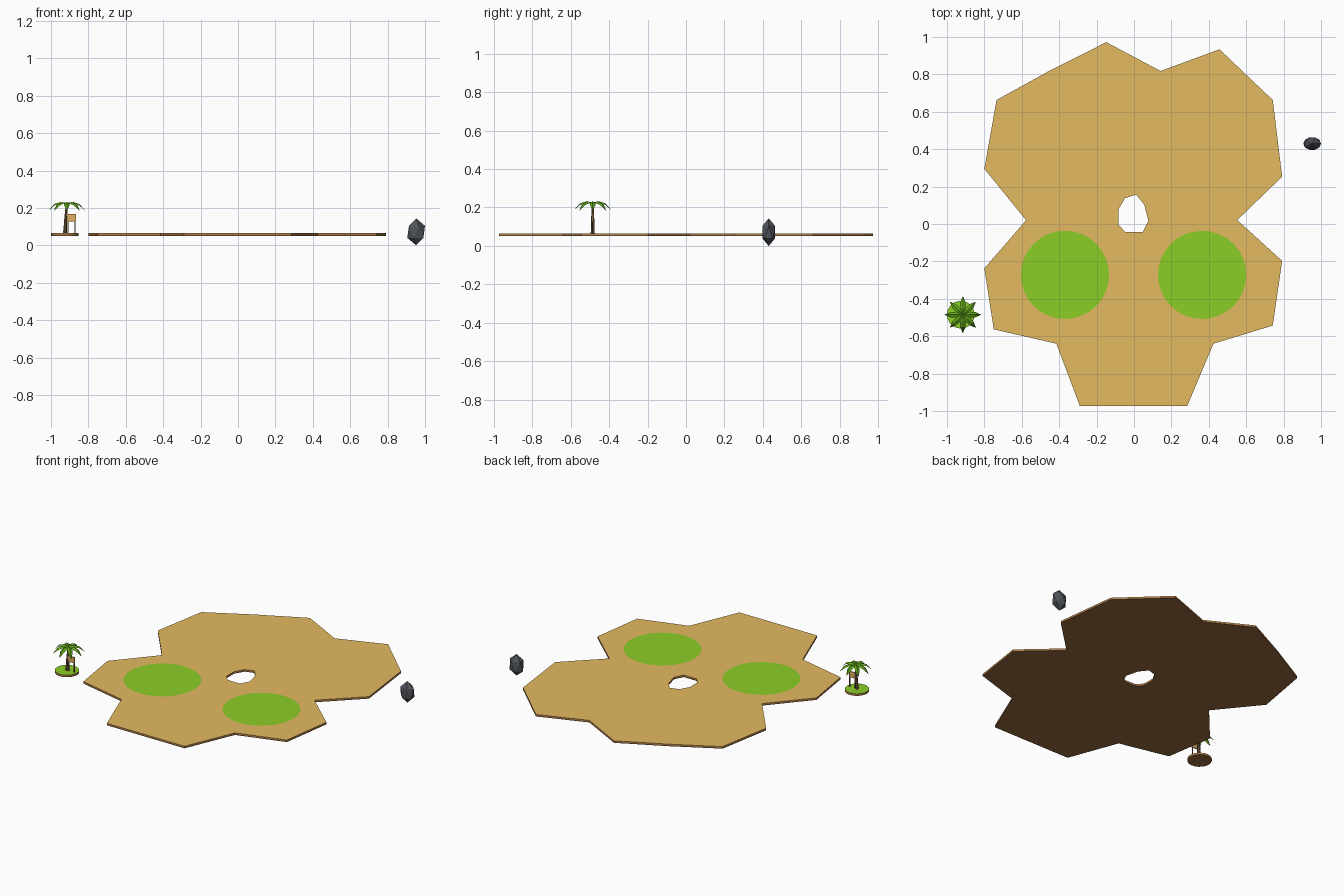
import bpy, bmesh, math
from mathutils import Vector

if "Cube" in bpy.data.objects:
    bpy.data.objects.remove(bpy.data.objects["Cube"])


def material(name, rgb):
    m = bpy.data.materials.new(name)
    m.diffuse_color = (*rgb, 1)
    m.use_nodes = True
    m.node_tree.nodes["Principled BSDF"].inputs["Base Color"].default_value = m.diffuse_color
    return m


SAND = material("sand", (0.78, 0.49, 0.119))
RIM = material("rim_earth", (0.50, 0.255, 0.080))
EARTH = material("earth", (0.31, 0.143, 0.048))
GRASS = material("grass", (0.264, 0.62, 0.019))
ROCK = material("rock_grey", (0.080, 0.086, 0.106))
BARK = material("bark", (0.19, 0.105, 0.05))
LEAF = material("leaf_green", (0.115, 0.37, 0.009))
BOARD = material("board_wood", (0.74, 0.43, 0.12))

Z0, ZM, Z1 = 0.051, 0.058, 0.065


def finish(name, bm, mats, recalc=True):
    if recalc:
        bmesh.ops.recalc_face_normals(bm, faces=bm.faces[:])
    me = bpy.data.meshes.new(name)
    bm.to_mesh(me)
    bm.free()
    for m in mats:
        me.materials.append(m)
    ob = bpy.data.objects.new(name, me)
    bpy.context.collection.objects.link(ob)
    return ob


def slab(name, loops, top):
    """Layered plate: coloured top, lighter upper rim, earth lower rim and underside."""
    bm = bmesh.new()
    caps = {Z0: [], Z1: []}
    for loop in loops:
        rings = [[bm.verts.new((x, y, z)) for x, y in loop] for z in (Z0, ZM, Z1)]
        n = len(loop)
        for k in (0, 1):
            for i in range(n):
                j = (i + 1) % n
                f = bm.faces.new((rings[k][i], rings[k][j], rings[k + 1][j], rings[k + 1][i]))
                f.material_index = 2 - k
        for z, ring in ((Z0, rings[0]), (Z1, rings[2])):
            caps[z] += [bm.edges.get((ring[i], ring[(i + 1) % n])) for i in range(n)]
    for z, edges in caps.items():
        new = bmesh.ops.triangle_fill(bm, edges=edges, use_beauty=True, use_dissolve=False,
                                      normal=(0, 0, 1))
        for g in new["geom"]:
            if isinstance(g, bmesh.types.BMFace):
                g.material_index = 0 if z == Z1 else 2
    return finish(name, bm, [top, RIM, EARTH])


def circle(cx, cy, r, n):
    return [(cx + r * math.cos(math.tau * i / n), cy + r * math.sin(math.tau * i / n))
            for i in range(n)]


def box(name, centre, size, mat):
    bm = bmesh.new()
    bmesh.ops.create_cube(bm, size=1)
    for v in bm.verts:
        v.co = Vector(centre) + Vector(c * s for c, s in zip(v.co, size))
    return finish(name, bm, [mat])


# Main island with its central hole
outline = [(-0.148, 0.972), (0.142, 0.818), (0.457, 0.934), (0.742, 0.663), (0.792, 0.253),
           (0.552, 0.021), (0.792, -0.197), (0.742, -0.543), (0.425, -0.64), (0.285, -0.972),
           (-0.29, -0.972), (-0.415, -0.64), (-0.75, -0.563), (-0.80, -0.237),
           (-0.577, 0.02), (-0.80, 0.295), (-0.735, 0.663), (-0.445, 0.823)]
hole = [(-0.048, 0.138), (0.012, 0.157), (0.055, 0.103), (0.077, 0.018), (0.047, -0.043),
        (-0.048, -0.043), (-0.083, -0.002), (-0.083, 0.078)]
slab("island", [outline, hole], SAND)

# Grass patches lying on the sand
for side, cx in (("left", -0.369), ("right", 0.364)):
    bm = bmesh.new()
    bm.faces.new([bm.verts.new((x, y, Z1 + 0.001)) for x, y in circle(cx, -0.272, 0.236, 32)])
    finish("grass_patch_" + side, bm, [GRASS], recalc=False)

# Small grassy islet
slab("islet", [circle(-0.926, -0.485, 0.074, 20)], GRASS)

# Palm trunk: slightly leaning tapered rings
PX, PY = -0.915, -0.485
bm = bmesh.new()
prev = None
for x, z, r in ((-0.926, 0.063, 0.011), (-0.924, 0.10, 0.009), (-0.921, 0.15, 0.008),
                (PX, 0.224, 0.006)):
    ring = [bm.verts.new((a, b, z)) for a, b in circle(x, PY, r, 7)]
    if prev:
        for i in range(7):
            j = (i + 1) % 7
            bm.faces.new((prev[i], prev[j], ring[j], ring[i]))
    else:
        bm.faces.new(ring)
    prev = ring
bm.faces.new(prev)
finish("palm_trunk", bm, [BARK])

# Palm fronds: folded blades arching down
bm = bmesh.new()
COUNT = 8
for k in range(COUNT):
    a = math.tau * k / COUNT
    d, s = Vector((math.cos(a), math.sin(a), 0)), Vector((-math.sin(a), math.cos(a), 0))
    rows = []
    for r, z, w, drop in ((0.0, 0.226, 0.004, 0.002), (0.035, 0.231, 0.016, 0.007),
                          (0.067, 0.221, 0.014, 0.008), (0.097, 0.186, 0.001, 0.001)):
        mid = Vector((PX, PY, z)) + d * r
        low = Vector((0, 0, -drop))
        rows.append([bm.verts.new(p) for p in (mid - s * w + low, mid, mid + s * w + low)])
    for p, q in zip(rows, rows[1:]):
        for i in (0, 1):
            bm.faces.new((p[i], q[i], q[i + 1], p[i + 1]))
finish("palm_fronds", bm, [LEAF], recalc=False)

# Signboard on two posts beside the trunk
for side, x in (("left", -0.910), ("right", -0.872)):
    box("sign_post_" + side, (x, -0.486, 0.114), (0.005, 0.005, 0.102), BARK)
box("sign_board", (-0.890, -0.489, 0.147), (0.046, 0.006, 0.040), BOARD)

# Faceted rock floating off the shore
bm = bmesh.new()
bmesh.ops.create_icosphere(bm, subdivisions=1, radius=1)
for v in bm.verts:
    v.co = Vector((0.9525 + v.co.x * 0.053, 0.430 + v.co.y * 0.039, 0.072 + v.co.z * 0.072))
finish("rock", bm, [ROCK])
